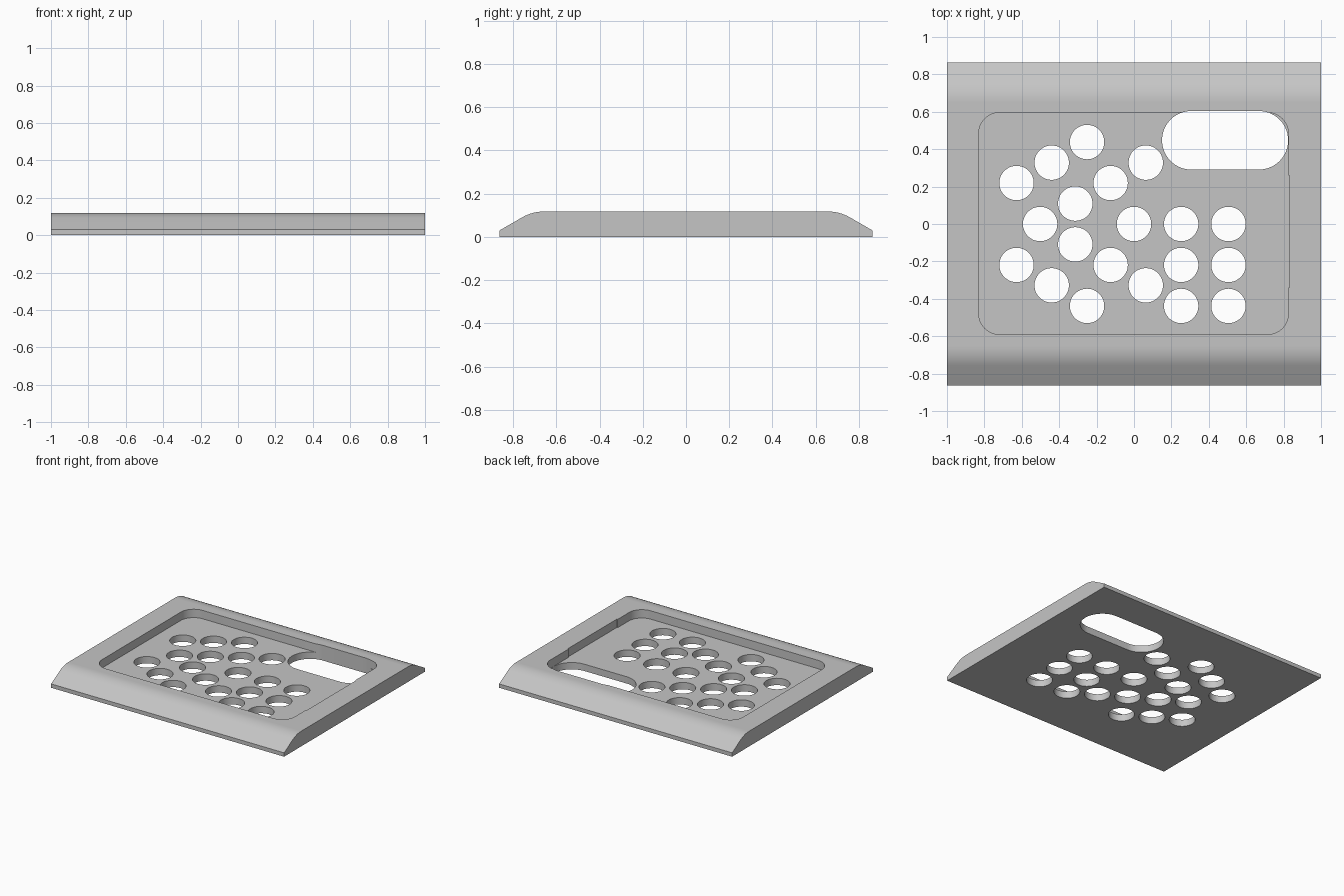
import bpy, bmesh, math

if "Cube" in bpy.data.objects:
    bpy.data.objects.remove(bpy.data.objects["Cube"])

H, W, D = 0.118, 1.0, 0.863      # height, half width, half depth
LIP, FLOOR = 0.03, 0.053         # edge lip height, tray floor height

grey = bpy.data.materials.new("mid grey")
grey.diffuse_color = (0.56, 0.56, 0.56, 1)
grey.use_nodes = True
grey.node_tree.nodes["Principled BSDF"].inputs["Base Color"].default_value = grey.diffuse_color


def add_prism(bm, loop, offset):
    """Closed prism from a loop of 3D points swept by offset."""
    face = bm.faces.new([bm.verts.new(p) for p in loop])
    new = bmesh.ops.extrude_face_region(bm, geom=[face])["geom"]
    bmesh.ops.translate(bm, vec=offset, verts=[v for v in new if isinstance(v, bmesh.types.BMVert)])


def make(name, prisms):
    bm = bmesh.new()
    for loop, offset in prisms:
        add_prism(bm, loop, offset)
    bmesh.ops.recalc_face_normals(bm, faces=bm.faces[:])
    mesh = bpy.data.meshes.new(name)
    bm.to_mesh(mesh)
    bm.free()
    mesh.materials.append(grey)
    ob = bpy.data.objects.new(name, mesh)
    bpy.context.collection.objects.link(ob)
    return ob


def rounded(x0, x1, y0, y1, r, z, steps=14):
    """Rounded rectangle loop at height z."""
    pts = []
    for cx, cy, a in ((x1 - r, y1 - r, 0), (x0 + r, y1 - r, 90),
                      (x0 + r, y0 + r, 180), (x1 - r, y0 + r, 270)):
        for i in range(steps + 1):
            t = math.radians(a + 90 * i / steps)
            pts.append((cx + r * math.cos(t), cy + r * math.sin(t), z))
    return pts


def circle(x, y, r, z, n=48):
    return [(x + r * math.cos(math.tau * i / n), y + r * math.sin(math.tau * i / n), z) for i in range(n)]


# Plate profile: lip, 30 degree slope, rounded shoulder, mirrored front to back
shoulder = D - (H - LIP) / math.tan(math.radians(30))
tangent = 0.055
radius = tangent / math.tan(math.radians(15))
half = [(D, 0), (D, LIP)]
for i in range(9):
    a = math.radians(30 * (1 - i / 8))
    half.append((shoulder - tangent + radius * math.sin(a), H - radius + radius * math.cos(a)))
profile = half + [(-y, z) for y, z in reversed(half)]
plate = make("tray_plate", [([(-W, y, z) for y, z in profile], (2 * W, 0, 0))])

# Recessed tray, shallow side relief and long slot
up = (0, 0, 0.4)
pocket = make("pocket_cutter", [(rounded(-0.83, 0.825, -0.59, 0.595, 0.11, FLOOR), up)])
relief = make("relief_cutter", [([(0.7, -0.34, FLOOR), (0.832, -0.34, FLOOR),
                                  (0.832, 0.26, FLOOR), (0.7, 0.26, FLOOR)], up)])
slot = make("slot_cutter", [(rounded(0.15, 0.824, 0.291, 0.604, 0.156, -0.1), up)])

# Round holes: three diagonal rows mirrored front to back, plus a small grid
pairs = [(-0.628, 0.219), (-0.44, 0.328), (-0.251, 0.438),
         (-0.314, 0.109), (-0.125, 0.219), (0.063, 0.328)]
centres = [(x, s * y) for x, y in pairs for s in (1, -1)] + [(-0.502, 0), (0, 0)]
centres += [(x, -0.219 * j) for x in (0.252, 0.505) for j in range(3)]
holes = make("hole_cutter", [(circle(x, y, 0.092, -0.1), up) for x, y in centres])

# Cut, then apply
bpy.context.view_layer.objects.active = plate
plate.select_set(True)
for cutter in (pocket, relief, slot, holes):
    mod = plate.modifiers.new(cutter.name, 'BOOLEAN')
    mod.operation, mod.solver, mod.object = 'DIFFERENCE', 'EXACT', cutter
    bpy.ops.object.modifier_apply(modifier=mod.name)
    bpy.data.objects.remove(cutter)

# Smooth curves, keeping level faces flat
bpy.ops.object.shade_smooth_by_angle(angle=math.radians(25))
for p in plate.data.polygons:
    if abs(p.normal.z) > 0.9999 or abs(p.normal.x) > 0.9999:
        p.use_smooth = False
